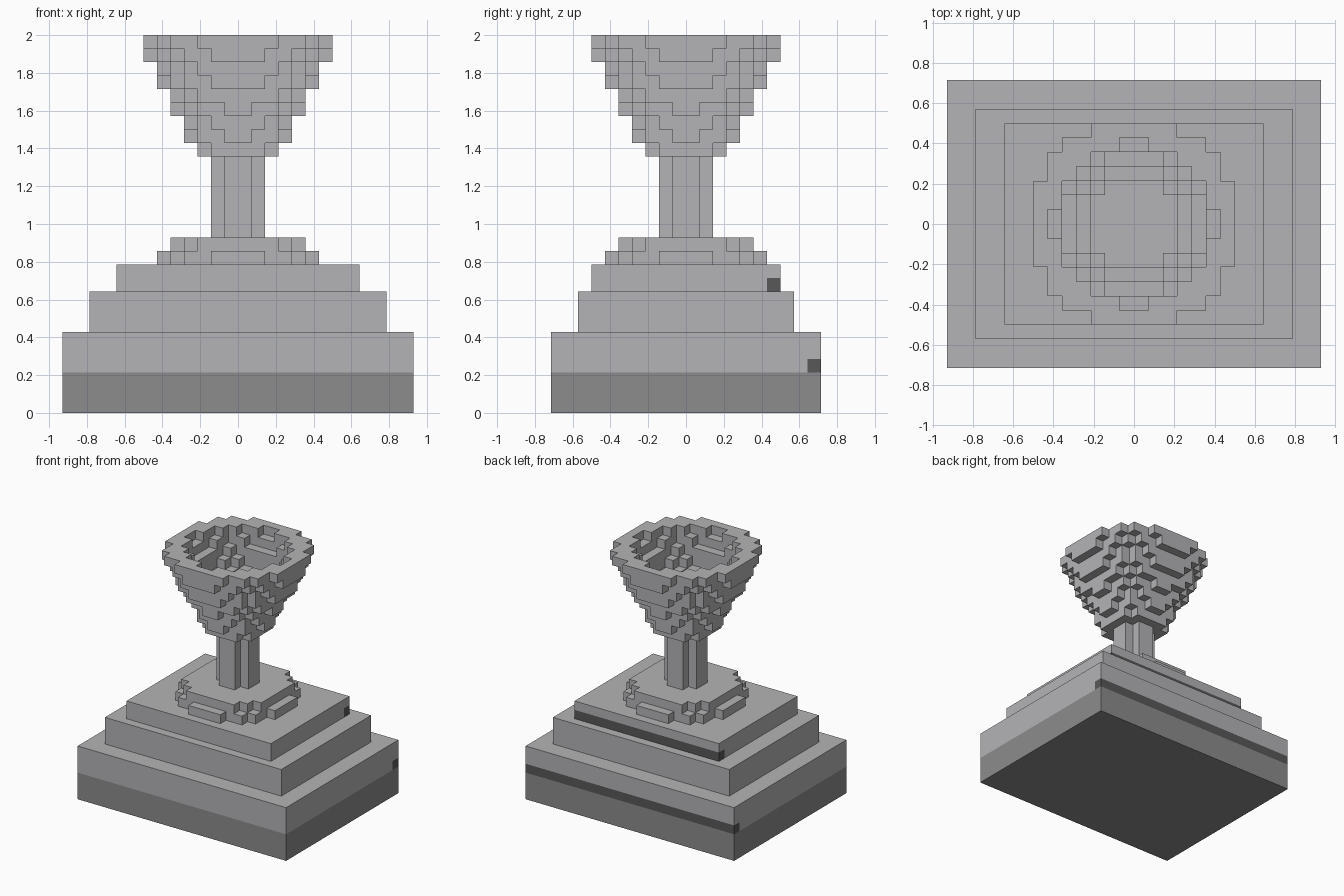
import bpy, bmesh
from mathutils import Vector

cube = bpy.data.objects.get("Cube")
if cube:
    bpy.data.objects.remove(cube, do_unlink=True)

U = 2 / 28  # size of one block


def material(name, rgb):
    m = bpy.data.materials.new(name)
    m.diffuse_color = (*rgb, 1)
    m.use_nodes = True
    bsdf = next(n for n in m.node_tree.nodes if n.type == 'BSDF_PRINCIPLED')
    bsdf.inputs["Base Color"].default_value = (*rgb, 1)
    return m


LIGHT = material("light_grey", (0.456, 0.456, 0.468))
MID = material("mid_grey", (0.262, 0.262, 0.265))
DARK = material("dark_grey", (0.098, 0.098, 0.1))


def finish(name, bm, mats):
    bmesh.ops.scale(bm, vec=(U, U, U), verts=bm.verts)
    mesh = bpy.data.meshes.new(name)
    bm.to_mesh(mesh)
    bm.free()
    for m in mats:
        mesh.materials.append(m)
    obj = bpy.data.objects.new(name, mesh)
    bpy.context.collection.objects.link(obj)
    return obj


def slab(name, hx, hy, z0, z1, cuts=(), rule=None):
    """Box in block units, cut along planes, faces coloured by a rule."""
    bm = bmesh.new()
    bmesh.ops.create_cube(bm, size=1)
    for v in bm.verts:
        v.co = Vector((v.co.x * 2 * hx, v.co.y * 2 * hy,
                       z0 + (v.co.z + 0.5) * (z1 - z0)))
    for co, no in cuts:
        bmesh.ops.bisect_plane(bm, geom=bm.verts[:] + bm.edges[:] + bm.faces[:],
                               plane_co=co, plane_no=no)
    if rule:
        for f in bm.faces:
            f.material_index = rule(f.calc_center_median())
    return finish(name, bm, (LIGHT, MID, DARK))


def disc(radius):
    """Block cells whose centres lie inside a circle."""
    n = int(radius) + 1
    return {(i, j) for i in range(-n, n) for j in range(-n, n)
            if (i + 0.5) ** 2 + (j + 0.5) ** 2 <= radius ** 2}


# Corner offsets of each block side, counter-clockwise from outside
SIDES = {
    (1, 0, 0): ((1, 0, 0), (1, 1, 0), (1, 1, 1), (1, 0, 1)),
    (-1, 0, 0): ((0, 1, 0), (0, 0, 0), (0, 0, 1), (0, 1, 1)),
    (0, 1, 0): ((1, 1, 0), (0, 1, 0), (0, 1, 1), (1, 1, 1)),
    (0, -1, 0): ((0, 0, 0), (1, 0, 0), (1, 0, 1), (0, 0, 1)),
    (0, 0, 1): ((0, 0, 1), (1, 0, 1), (1, 1, 1), (0, 1, 1)),
    (0, 0, -1): ((0, 1, 0), (1, 1, 0), (1, 0, 0), (0, 0, 0)),
}


def blocks(name, layers):
    """Outer skin of stacked block layers, given as {level: cells}."""
    filled = {(i, j, k) for k, cells in layers.items() for i, j in cells}
    bm = bmesh.new()
    for c in sorted(filled):
        for d, corners in SIDES.items():
            if (c[0] + d[0], c[1] + d[1], c[2] + d[2]) not in filled:
                bm.faces.new([bm.verts.new([c[a] + o[a] for a in range(3)])
                              for o in corners])
    bmesh.ops.remove_doubles(bm, verts=bm.verts, dist=0.01)
    return finish(name, bm, (LIGHT,))


# Stepped plinth, with a dark strip along the back of two tiers
Z, Y = (0, 0, 1), (0, 1, 0)
slab("plinth_base", 13, 10, 0, 6,
     [((0, 0, 3), Z), ((0, 0, 4), Z), ((0, 9, 0), Y)],
     lambda c: 1 if c.z < 2.99 else 2 if c.z < 4 and c.y > 9 else 0)
slab("plinth_middle", 11, 8, 6, 9)
slab("plinth_top", 9, 7, 9, 11,
     [((0, 0, 10), Z), ((0, 6, 0), Y)],
     lambda c: 2 if c.z < 10 and c.y > 6 else 0)

# Round foot and stem
blocks("cup_foot", {11: disc(6), 12: disc(5.2)})
blocks("cup_stem", {k: disc(2) for k in range(13, 19)})

# Flared bowl, hollow in its upper six layers
bowl = {}
for k in range(19, 28):
    bowl[k] = disc(3.21 + 0.5 * (k - 19))
    if k >= 22:
        bowl[k] -= disc(3.025 + 0.5 * (k - 22))
blocks("cup_bowl", bowl)
